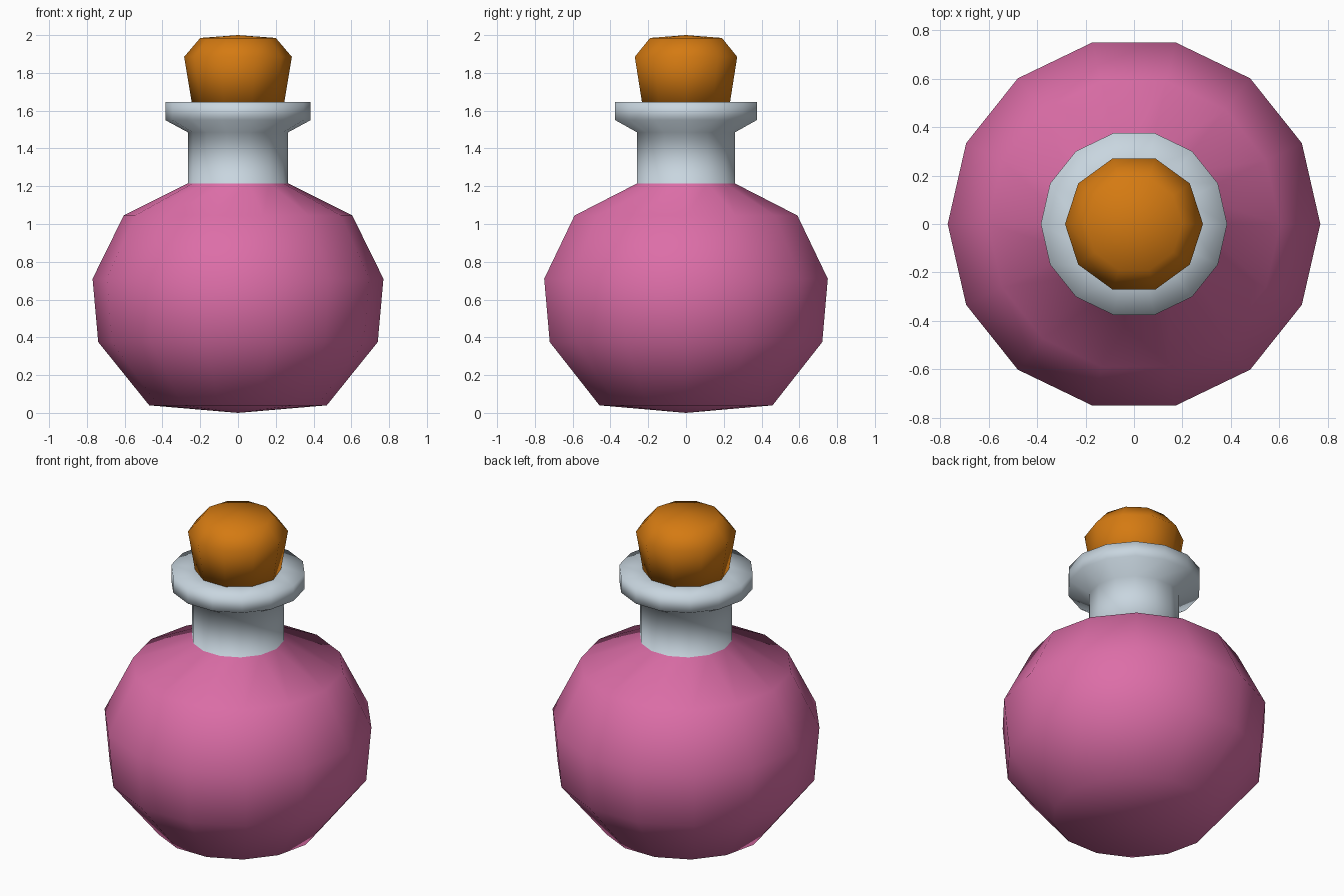
import bpy, bmesh
from math import cos, sin, tau

cube = bpy.data.objects.get("Cube")
if cube:
    bpy.data.objects.remove(cube, do_unlink=True)


def material(name, rgb):
    mat = bpy.data.materials.new(name)
    mat.use_nodes = True
    mat.diffuse_color = (*rgb, 1)
    mat.node_tree.nodes["Principled BSDF"].inputs["Base Color"].default_value = (*rgb, 1)
    return mat


def lathe(name, profile, sides, mats, rule=None):
    """Revolve (radius, height) points about z; radius 0 makes a pole."""
    bm = bmesh.new()
    rings = []
    for r, z in profile:
        count = sides if r else 1
        rings.append([bm.verts.new((r * cos(tau * i / sides), r * sin(tau * i / sides), z))
                      for i in range(count)])
    for low, high in zip(rings, rings[1:]):
        for i in range(sides):
            j = (i + 1) % sides
            corners = [low[i % len(low)], low[j % len(low)],
                       high[j % len(high)], high[i % len(high)]]
            face = bm.faces.new(list(dict.fromkeys(corners)))
            face.smooth = True
            if rule:
                face.material_index = rule(face.calc_center_median().z)
    bmesh.ops.recalc_face_normals(bm, faces=bm.faces)
    mesh = bpy.data.meshes.new(name)
    bm.to_mesh(mesh)
    bm.free()
    for mat in mats:
        mesh.materials.append(mat)
    obj = bpy.data.objects.new(name, mesh)
    bpy.context.collection.objects.link(obj)
    return obj


pink = material("pink liquid", (0.72, 0.155, 0.39))
glass = material("pale glass", (0.58, 0.67, 0.74))
cork = material("orange cork", (0.66, 0.195, 0.006))

# Flask: round pink belly, then glass neck and flared lip
SHOULDER = 1.215
lathe("flask",
      [(0, 0), (0.47, 0.04), (0.74, 0.375), (0.77, 0.71), (0.605, 1.045),
       (0.265, SHOULDER), (0.265, 1.485), (0.385, 1.55), (0.385, 1.645),
       (0.23, 1.645), (0, 1.645)],
      14, [pink, glass], lambda z: int(z > SHOULDER))

# Stopper: tapered plug with a bevelled, slightly domed top
lathe("stopper",
      [(0, 1.62), (0.241, 1.62), (0.285, 1.885), (0.2, 1.985), (0, 2.0)],
      10, [cork])
